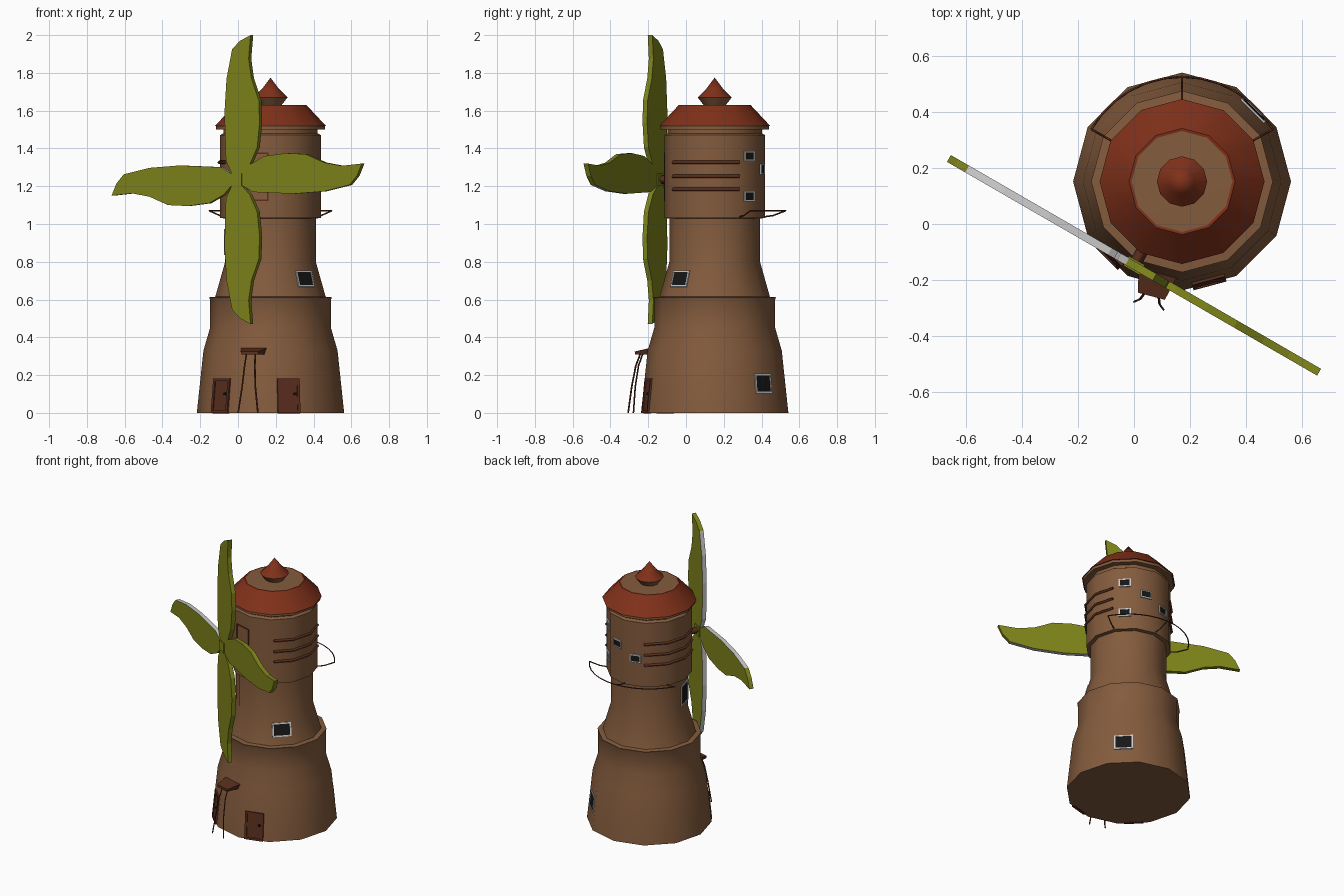
import bpy, bmesh, math
from mathutils import Vector, Matrix

if "Cube" in bpy.data.objects:
    bpy.data.objects.remove(bpy.data.objects["Cube"])

CENTRE = Vector((0.172, 0.152, 0))   # tower axis
C15 = math.cos(math.radians(15))


def mat(name, r, g, b):
    m = bpy.data.materials.new(name)
    m.diffuse_color = (r, g, b, 1)
    m.use_nodes = True
    m.node_tree.nodes["Principled BSDF"].inputs["Base Color"].default_value = m.diffuse_color
    return m


BROWN = mat("brown", 0.23, 0.106, 0.047)
RED = mat("roof_red", 0.215, 0.03, 0.01)
WOOD = mat("dark_wood", 0.10, 0.027, 0.012)
OLIVE = mat("olive", 0.21, 0.23, 0.01)
BLACK = mat("black", 0.008, 0.008, 0.008)


def finish(name, bm, *mats, smooth=False):
    bmesh.ops.recalc_face_normals(bm, faces=bm.faces)
    me = bpy.data.meshes.new(name)
    bm.to_mesh(me)
    bm.free()
    ob = bpy.data.objects.new(name, me)
    bpy.context.collection.objects.link(ob)
    for m in mats:
        me.materials.append(m)
    if smooth:
        bpy.context.view_layer.objects.active = ob
        ob.select_set(True)
        bpy.ops.object.shade_smooth_by_angle(angle=math.radians(31))
        ob.select_set(False)
    return ob


def polar(r, deg, z):
    a = math.radians(deg)
    return CENTRE + Vector((r * math.cos(a), r * math.sin(a), z))


def lathe(name, profile, m, n=12):
    bm = bmesh.new()
    rings = []
    for r, z in profile:
        k = n if r > 0 else 1
        rings.append([bm.verts.new(polar(r, 360 * i / n, z)) for i in range(k)])
    for a, b in zip(rings, rings[1:]):
        for i in range(n):
            j = (i + 1) % n
            if len(a) == 1:
                bm.faces.new((a[0], b[i], b[j]))
            elif len(b) == 1:
                bm.faces.new((a[i], a[j], b[0]))
            else:
                bm.faces.new((a[i], a[j], b[j], b[i]))
    return finish(name, bm, m, smooth=True)


def tube(name, pts, radius, m):
    cu = bpy.data.curves.new(name, 'CURVE')
    cu.dimensions = '3D'
    cu.bevel_depth = radius
    cu.bevel_resolution = 0
    cu.use_fill_caps = True
    sp = cu.splines.new('POLY')
    sp.points.add(len(pts) - 1)
    for p, q in zip(sp.points, pts):
        p.co = (*q, 1)
    ob = bpy.data.objects.new(name, cu)
    bpy.context.collection.objects.link(ob)
    cu.materials.append(m)
    return ob


# Tower, roof and finial
WALL = [(0.39, 0), (0.355, 0.33), (0.32, 0.45), (0.32, 0.6), (0.325, 0.612), (0.292, 0.615),
        (0.24, 0.8), (0.24, 1.03), (0.267, 1.031), (0.267, 1.47)]
lathe("tower", [(0, 0)] + WALL + [(0.25, 1.48), (0.25, 1.5), (0.288, 1.5), (0.288, 1.52), (0, 1.52)], BROWN)
lathe("roof", [(0.275, 1.518), (0.295, 1.518), (0.19, 1.63), (0.18, 1.629)], RED)
lathe("roof_deck", [(0.19, 1.629), (0, 1.63)], BROWN)
lathe("finial_neck", [(0.055, 1.625), (0.09, 1.67)], BROWN)
lathe("finial", [(0.09, 1.67), (0.045, 1.715), (0, 1.775)], RED)


def wall_matrix(deg, z):
    """Frame on a wall facet: x along the wall, y up the wall, z outwards."""
    for (r0, z0), (r1, z1) in zip(WALL, WALL[1:]):
        if z0 <= z <= z1:
            break
    r = (r0 + (r1 - r0) * (z - z0) / (z1 - z0)) * C15
    tilt = math.atan2((r0 - r1) * C15, z1 - z0)
    out0, up0 = polar(1, deg, 0) - CENTRE, Vector((0, 0, 1))
    up = up0 * math.cos(tilt) - out0 * math.sin(tilt)
    out = out0 * math.cos(tilt) + up0 * math.sin(tilt)
    mx = Matrix((up.cross(out), up, out)).transposed().to_4x4()
    mx.translation = polar(r, deg, z)
    return mx


def box(bm, mx, size, at=(0, 0, 0), index=0):
    m = mx @ Matrix.Translation(at) @ Matrix.Diagonal((*size, 1))
    vs = bmesh.ops.create_cube(bm, size=1, matrix=m)["verts"]
    for f in {f for v in vs for f in v.link_faces}:
        f.material_index = index


def framed(name, deg, z, w, h, bar, fill, frame, depth=0.014):
    bm = bmesh.new()
    mx = wall_matrix(deg, z)
    box(bm, mx, (w, h, depth * 0.8), index=0)
    for s in (-1, 1):
        box(bm, mx, (bar, h + bar, depth * 2), (s * w / 2, 0, 0), 1)
        box(bm, mx, (w + bar, bar, depth * 2), (0, s * h / 2, 0), 1)
    return finish(name, bm, fill, frame)


# Windows
for i, (deg, z) in enumerate([(45, 1.36), (45, 1.147), (75, 1.29), (105, 1.22)]):
    framed(f"drum_window_{i}", deg, z, 0.068, 0.047, 0.008, BLACK, None, 0.008)
for i, (deg, z, h) in enumerate([(-45, 0.71, 0.08), (45, 0.155, 0.095), (195, 0.905, 0.13)]):
    framed(f"tower_window_{i}", deg, z, 0.11, h, 0.009, BLACK, None, 0.006)

# Doors and the panel behind the sails
for i, deg in enumerate((-135, -75)):
    framed(f"door_{i}", deg, 0.09, 0.108, 0.17, 0.014, WOOD, WOOD, 0.010)
    bm = bmesh.new()
    box(bm, wall_matrix(deg, 0.09), (0.012, 0.012, 0.03), (0.034, 0.01, 0))
    finish(f"door_knob_{i}", bm, BLACK)
framed("drum_panel", -105, 1.25, 0.11, 0.25, 0.008, BROWN, WOOD, 0.005)

# Porch canopy with two bowed posts
bm = bmesh.new()
PORCH = -105
out = polar(1, PORCH, 0) - CENTRE
side = Vector((-out.y, out.x, 0))
rows = [[bm.verts.new(CENTRE + out * r + side * s * w + Vector((0, 0, z))) for s in (-1, 1)]
        for r, w, z in ((0.33, 0.072, 0.345), (0.425, 0.05, 0.325), (0.425, 0.045, 0.308), (0.33, 0.06, 0.308))]
for i in range(4):
    j = (i + 1) % 4
    bm.faces.new((rows[i][0], rows[i][1], rows[j][1], rows[j][0]))
for s in (0, 1):
    bm.faces.new([r[s] for r in rows])
finish("porch_canopy", bm, WOOD)
for i, s in enumerate((-1, 1)):
    tube(f"porch_post_{i}", [CENTRE + out * r + side * s * w + Vector((0, 0, z)) for r, w, z in
         ((0.40, 0.024, 0.315), (0.425, 0.028, 0.25), (0.445, 0.036, 0.14), (0.46, 0.054, 0.0))], 0.0045, WOOD)

# Rails wrapped round the drum
for i, z in enumerate((1.326, 1.252, 1.183)):
    for tag, a, b in (("right", -56, 29), ("left", 118, 207)):
        angs = [a] + [d for d in range(-60, 360, 30) if a < d < b] + [b]
        pts = [polar(0.272 * C15 / math.cos(math.radians(d % 30 - 15)), d, z) for d in angs]
        tube(f"drum_rail_{tag}_{i}", pts, 0.009, WOOD)

# Thin balcony rail and brackets at the back
tube("balcony_rail", [polar(0.375, d, 1.07) for d in range(30, 151, 10)], 0.004, WOOD)
for d in (30, 90, 150):
    tube(f"balcony_bracket_{d}", [polar(0.24, d, 1.035), polar(0.31, d, 1.045), polar(0.375, d, 1.07)], 0.004, WOOD)

# Sails: one leaf outline used four times, trailing edges left grey
HUB = Vector((0, -0.148, 1.235))
Z = Vector((0, 0, 1))
H = Vector((math.cos(math.radians(-30)), math.sin(math.radians(-30)), 0))
N = Vector((-0.5, -math.cos(math.radians(30)), 0))
LEAF = [(0.03, -0.03), (0.1, -0.066), (0.35, -0.075), (0.535, -0.062), (0.69, -0.028), (0.735, 0.02),
        (0.765, 0.085), (0.64, 0.073), (0.535, 0.09), (0.42, 0.135), (0.3, 0.14), (0.17, 0.125),
        (0.08, 0.08), (0.03, 0.03)]
for tag, u, v in (("top", Z, H), ("right", H, Z), ("bottom", -Z, H), ("left", -H, -Z)):
    bm = bmesh.new()
    a, b = [[bm.verts.new(HUB + u * p + v * q + N * t) for p, q in LEAF] for t in (0.014, -0.014)]
    bm.faces.new(a)
    bm.faces.new(b[::-1])
    for i in range(len(LEAF)):
        j = (i + 1) % len(LEAF)
        bm.faces.new((a[i], b[i], b[j], a[j])).material_index = 1 if i < 4 else 0
    finish(f"sail_{tag}", bm, OLIVE, None)

# Hub and axle
frame = Matrix((H, Z, N)).transposed().to_4x4()
frame.translation = HUB
bm = bmesh.new()
box(bm, frame, (0.066, 0.066, 0.04))
finish("hub", bm, OLIVE)
tube("axle", [HUB + N * 0.01, HUB - N * 0.12], 0.022, WOOD)
